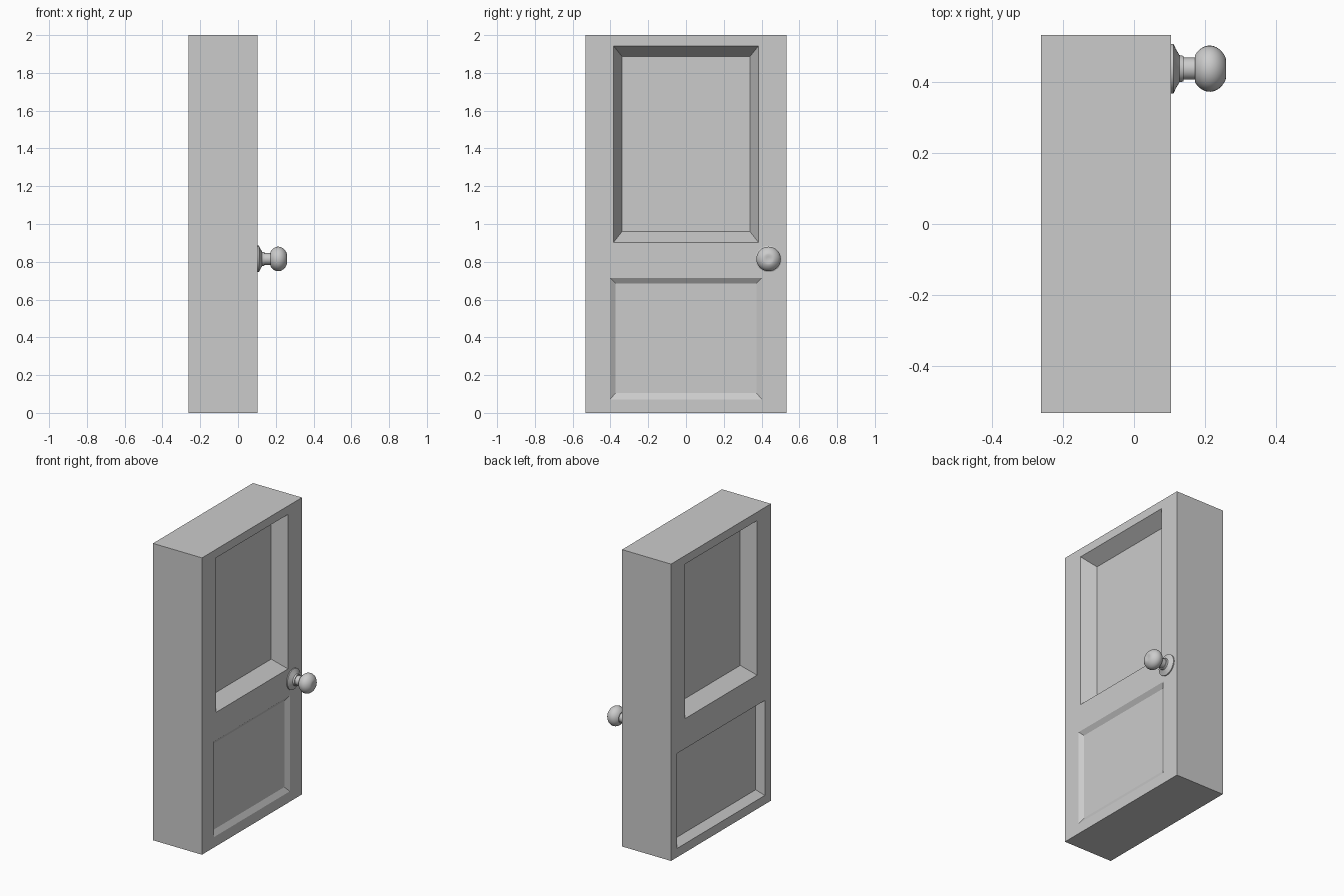
import bpy, bmesh, math
from mathutils import Matrix

if "Cube" in bpy.data.objects:
    bpy.data.objects.remove(bpy.data.objects["Cube"])

X0, X1 = -0.261, 0.104          # back and front planes of the slab


def mesh_object(name, bm):
    bmesh.ops.recalc_face_normals(bm, faces=bm.faces)
    me = bpy.data.meshes.new(name)
    bm.to_mesh(me)
    bm.free()
    ob = bpy.data.objects.new(name, me)
    bpy.context.collection.objects.link(ob)
    return ob


def panel_cutter(name, x, side, outer, inner, depth):
    """Tapered block; outer/inner = (y half width, z low, z high)."""
    bm = bmesh.new()
    # extend the taper outwards past the door face by half the depth
    wide = [o + (o - i) * 0.5 for o, i in zip(outer, inner)]
    rings = []
    for (w, lo, hi), px in ((wide, x + side * depth * 0.5), (inner, x - side * depth)):
        rings.append([bm.verts.new((px, y, z))
                      for y, z in ((-w, lo), (w, lo), (w, hi), (-w, hi))])
    a, b = rings
    bm.faces.new(a)
    bm.faces.new(b)
    for i in range(4):
        j = (i + 1) % 4
        bm.faces.new((a[i], a[j], b[j], b[i]))
    ob = mesh_object(name, bm)
    ob.hide_render = True
    ob.hide_set(True)
    ob.display_type = 'WIRE'
    return ob


# Door slab
bm = bmesh.new()
bmesh.ops.create_cube(bm, size=1, matrix=Matrix.Translation(((X0 + X1) / 2, 0, 1))
                      @ Matrix.Diagonal((X1 - X0, 1.064, 2, 1)))
door = mesh_object("door_slab", bm)

# Recessed panels on both faces
upper = ((0.384, 0.902, 1.943), (0.339, 0.96, 1.887), 0.094)
lower_front = ((0.403, 0.07, 0.715), (0.373, 0.105, 0.686), 0.02)
lower_back = ((0.466, 0.06, 0.70), (0.441, 0.095, 0.675), 0.05)
cutters = [
    panel_cutter("upper_front_cutter", X1, 1, *upper),
    panel_cutter("lower_front_cutter", X1, 1, *lower_front),
    panel_cutter("upper_back_cutter", X0, -1, *upper),
    panel_cutter("lower_back_cutter", X0, -1, *lower_back),
]
for c in cutters:
    mod = door.modifiers.new(c.name, 'BOOLEAN')
    mod.operation = 'DIFFERENCE'
    mod.solver = 'EXACT'
    mod.object = c

# Bake the cuts and drop the cutters
dg = bpy.context.evaluated_depsgraph_get()
door.data = bpy.data.meshes.new_from_object(door.evaluated_get(dg))
door.modifiers.clear()
for c in cutters:
    bpy.data.objects.remove(c)

# Door knob: rosette, neck and flattened ball turned around the x axis
profile = [(X1 - 0.005, 0.0), (X1 - 0.005, 0.070), (0.111, 0.070), (0.118, 0.055),
           (0.128, 0.038), (0.139, 0.036), (0.139, 0.031), (0.172, 0.031)]
for k in range(13):
    t = math.radians(145 - k * 9.7)
    profile.append((0.213 + 0.051 * math.cos(t), 0.065 * math.sin(t)))
profile += [(0.259, 0.023), (0.257, 0.012), (0.256, 0.0)]

bm = bmesh.new()
pts = [bm.verts.new((x, r, 0)) for x, r in profile]
edges = [bm.edges.new(e) for e in zip(pts, pts[1:])]
bmesh.ops.spin(bm, geom=pts + edges, cent=(0, 0, 0), axis=(1, 0, 0),
               angle=math.tau, steps=32, use_duplicate=False)
bmesh.ops.remove_doubles(bm, verts=bm.verts, dist=1e-5)
knob = mesh_object("door_knob", bm)
knob.location = (0, 0.437, 0.815)
bpy.context.view_layer.objects.active = knob
knob.select_set(True)
bpy.ops.object.shade_smooth_by_angle(angle=math.radians(35))
